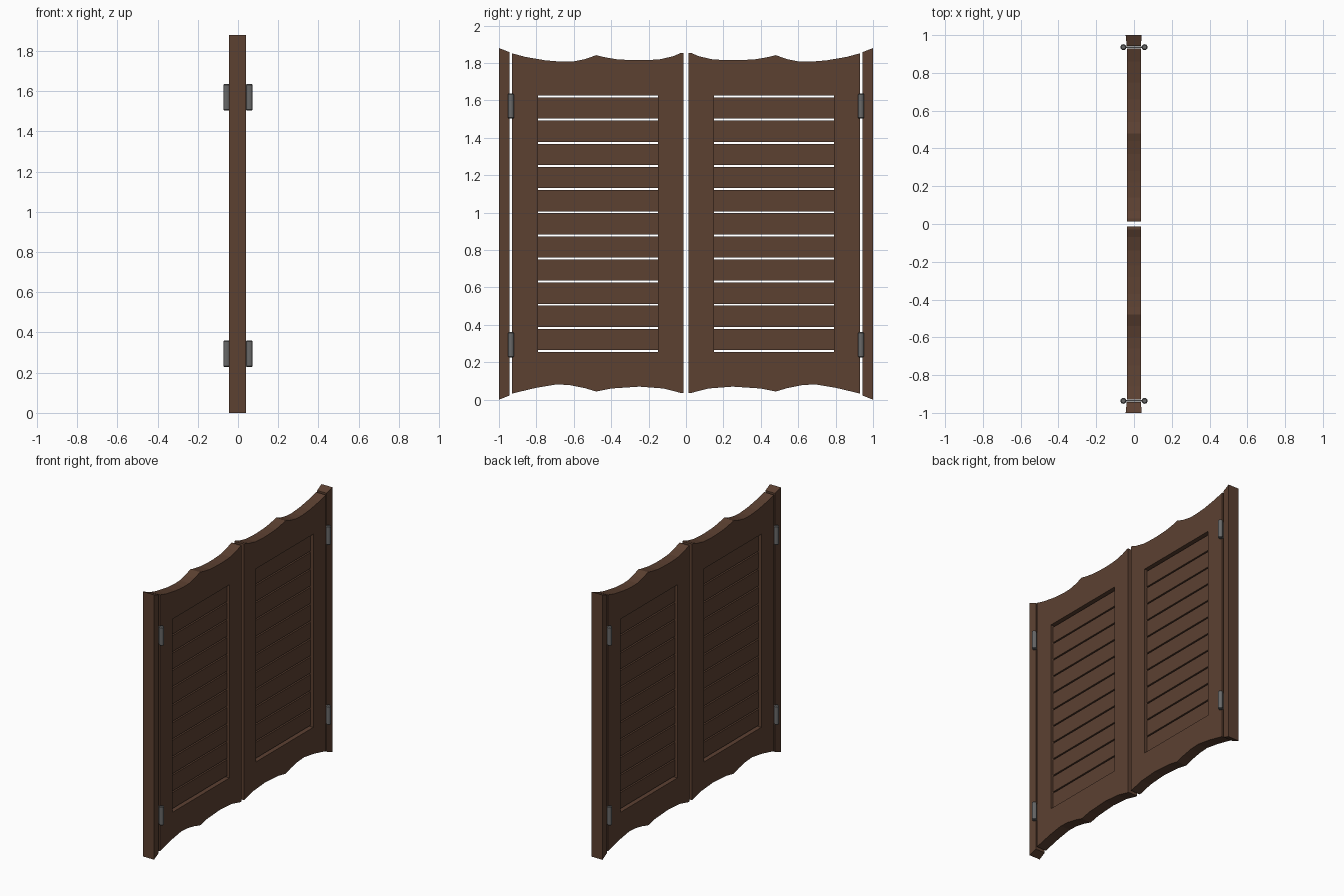
import bpy, bmesh, math

if "Cube" in bpy.data.objects:
    bpy.data.objects.remove(bpy.data.objects["Cube"])


def material(name, rgb):
    m = bpy.data.materials.new(name)
    m.diffuse_color = (*rgb, 1)
    m.use_nodes = True
    m.node_tree.nodes["Principled BSDF"].inputs["Base Color"].default_value = m.diffuse_color
    return m


WOOD = material("dark_wood", (0.107, 0.052, 0.031))
METAL = material("grey_metal", (0.14, 0.14, 0.14))


def finish(name, bm, mat, mirror=(False, True, False)):
    bmesh.ops.recalc_face_normals(bm, faces=bm.faces[:])
    me = bpy.data.meshes.new(name)
    bm.to_mesh(me)
    bm.free()
    me.materials.append(mat)
    ob = bpy.data.objects.new(name, me)
    bpy.context.collection.objects.link(ob)
    mod = ob.modifiers.new("mirror", 'MIRROR')
    mod.use_axis = mirror
    mod.use_mirror_merge = False
    return ob


def box_bm(x0, x1, y0, y1, z0, z1):
    bm = bmesh.new()
    bmesh.ops.create_cube(bm, size=1)
    for v in bm.verts:
        v.co.x = x0 + (v.co.x + 0.5) * (x1 - x0)
        v.co.y = y0 + (v.co.y + 0.5) * (y1 - y0)
        v.co.z = z0 + (v.co.z + 0.5) * (z1 - z0)
    return bm


def add_loop(bm, x, pts):
    vs = [bm.verts.new((x, y, z)) for y, z in pts]
    return [bm.edges.new((vs[i - 1], vs[i])) for i in range(len(vs))]


# Door frames: scalloped outline with a rectangular opening
T = 0.038
top = [(-.93, 1.852), (-.86, 1.833), (-.75, 1.814), (-.66, 1.807), (-.60, 1.809),
       (-.54, 1.821), (-.48, 1.842), (-.44, 1.832), (-.37, 1.820), (-.28, 1.815),
       (-.22, 1.815), (-.14, 1.820), (-.07, 1.836), (-.03, 1.853), (-.013, 1.853)]
bottom = [(-.013, .035), (-.03, .037), (-.12, .060), (-.25, .070), (-.40, .060),
          (-.48, .044), (-.54, .062), (-.62, .078), (-.69, .082), (-.80, .064), (-.93, .033)]
Z0, Z1, YA, YB = 0.255, 1.626, -0.79, -0.15
bm = bmesh.new()
edges = add_loop(bm, -T, top + bottom)
edges += add_loop(bm, -T, [(YA, Z0), (YB, Z0), (YB, Z1), (YA, Z1)])
bmesh.ops.triangle_fill(bm, edges=edges, use_beauty=True)
ext = bmesh.ops.extrude_face_region(bm, geom=bm.faces[:])
for v in ext["geom"]:
    if isinstance(v, bmesh.types.BMVert):
        v.co.x = T
finish("door_frames", bm, WOOD)

# Slats: one board repeated up the opening
COUNT, GAP = 11, 0.01
pitch = (Z1 - Z0 - GAP) / COUNT
bm = box_bm(-0.018, 0.018, YA - 0.01, YB + 0.01, Z0 + GAP, Z0 + pitch)
slats = finish("door_slats", bm, WOOD)
arr = slats.modifiers.new("stack", 'ARRAY')
arr.count = COUNT
arr.use_relative_offset = False
arr.use_constant_offset = True
arr.constant_offset_displace = (0, 0, pitch)

# Side posts: slanted ends, a little thinner towards the door
bm = box_bm(-0.044, 0.041, -1.0, -0.943, 0, 1.88)
for v in bm.verts:
    if v.co.y > -0.97:
        v.co.x *= 0.88
        v.co.z += 0.023 if v.co.z < 1 else -0.022
finish("side_posts", bm, WOOD)

# Hinges: two bevelled barrels joined by a plate, at two heights
HY = -0.936
for label, zc in (("lower", 0.294), ("upper", 1.570)):
    bm = bmesh.new()
    bmesh.ops.create_cone(bm, cap_ends=True, segments=12, radius1=0.016,
                          radius2=0.016, depth=0.134)
    rims = [e for e in bm.edges if abs(e.verts[0].co.z - e.verts[1].co.z) < 1e-4]
    bmesh.ops.bevel(bm, geom=rims, offset=0.005, segments=1, affect='EDGES')
    bmesh.ops.translate(bm, verts=bm.verts[:], vec=(0.056, HY, zc))
    finish(label + "_hinge_barrels", bm, METAL, (True, True, False))
    bm = box_bm(-0.056, 0.056, HY - 0.005, HY + 0.005, zc - 0.06, zc + 0.06)
    finish(label + "_hinge_plates", bm, METAL)
